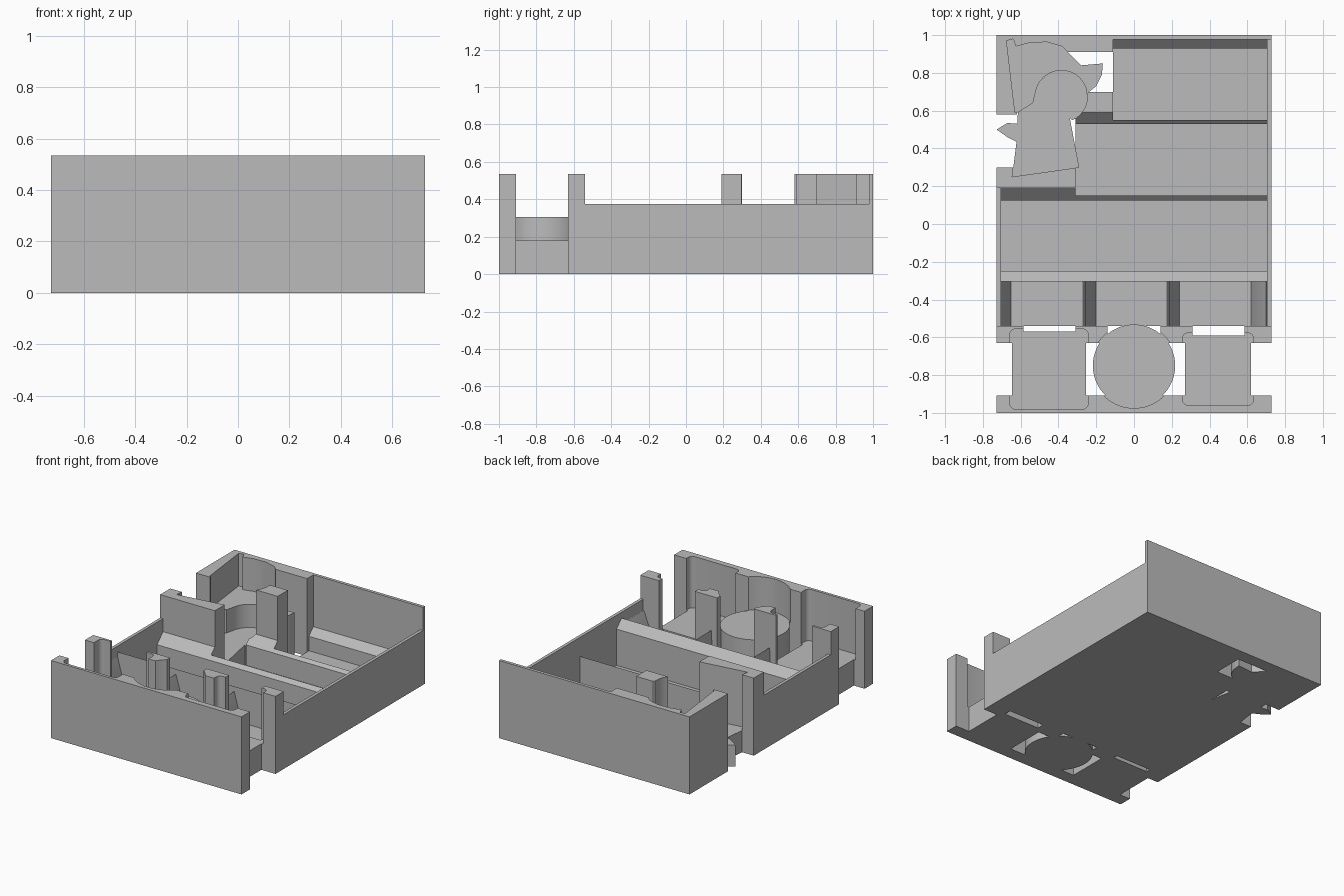
import bpy, bmesh
from math import cos, sin, radians
from mathutils import Vector

cube = bpy.data.objects.get("Cube")
if cube:
    bpy.data.objects.remove(cube, do_unlink=True)

grey = bpy.data.materials.new("tray_grey")
grey.use_nodes = True
colour = (0.5, 0.5, 0.5, 1)
grey.diffuse_color = colour
grey.node_tree.nodes["Principled BSDF"].inputs["Base Color"].default_value = colour


def extrude(name, points, direction):
    """Solid made by pushing a flat outline along a direction."""
    bm = bmesh.new()
    face = bm.faces.new([bm.verts.new(p) for p in points])
    grown = bmesh.ops.extrude_face_region(bm, geom=[face])["geom"]
    bmesh.ops.translate(bm, vec=Vector(direction),
                        verts=[v for v in grown if isinstance(v, bmesh.types.BMVert)])
    bmesh.ops.recalc_face_normals(bm, faces=bm.faces)
    mesh = bpy.data.meshes.new(name)
    bm.to_mesh(mesh)
    bm.free()
    mesh.materials.append(grey)
    obj = bpy.data.objects.new(name, mesh)
    bpy.context.collection.objects.link(obj)
    return obj


def column(name, outline, z0, z1):
    return extrude(name, [(x, y, z0) for x, y in outline], (0, 0, z1 - z0))


def rect(x0, x1, y0, y1):
    return [(x0, y0), (x1, y0), (x1, y1), (x0, y1)]


def box(name, x0, x1, y0, y1, z0, z1):
    return column(name, rect(x0, x1, y0, y1), z0, z1)


def divider(name, x0, x1, profile):
    """Bar along x with a (y, z) section."""
    return extrude(name, [(x0, y, z) for y, z in profile], (x1 - x0, 0, 0))


def arc(cx, cy, r, start, end, steps):
    angles = [radians(start + (end - start) * i / steps) for i in range(steps + 1)]
    return [(cx + r * cos(a), cy + r * sin(a)) for a in angles]


def rounded(x0, x1, y0, y1, r):
    return (arc(x1 - r, y1 - r, r, 0, 90, 5) + arc(x0 + r, y1 - r, r, 90, 180, 5)
            + arc(x0 + r, y0 + r, r, 180, 270, 5) + arc(x1 - r, y0 + r, r, 270, 360, 5))


def carve(obj, cuts):
    """Cut pockets, given as (outline, floor height), out of a part."""
    for outline, z in cuts:
        cutter = column("cutter", outline, z, 1)
        cutter.hide_render = True
        mod = obj.modifiers.new("pocket", "BOOLEAN")
        mod.operation, mod.solver, mod.object = "DIFFERENCE", "EXACT", cutter
        bpy.context.view_layer.objects.active = obj
        bpy.ops.object.modifier_apply(modifier=mod.name)
        bpy.data.objects.remove(cutter, do_unlink=True)


W, IN, TOP, LOW, FLOOR = 0.727, 0.705, 0.535, 0.375, 0.03

# floor plates
box("main_floor", -W, W, -0.54, 0.3, 0, FLOOR)
box("middle_floor", -0.31, W, 0.3, 0.7, 0, FLOOR)
box("back_floor", -0.11, W, 0.7, 1, 0, FLOOR)

# outer walls
box("left_wall", IN, W, -0.545, 0.98, 0, LOW)
box("right_wall", -W, -IN, -0.545, 0.19, 0, LOW)
box("back_wall", -0.11, W, 0.978, 1, 0, TOP)

# token stands at the front
circle_top, square_top = 0.305, 0.18
box("square_stand_right", -0.645, -0.255, -0.965, -0.57, 0, square_top)
box("square_stand_left", 0.27, 0.62, -0.945, -0.59, 0, square_top)
round_stand = column("round_stand", arc(0, -0.75, 0.218, 0, 355, 71), 0, circle_top)
pockets = [(rounded(-0.658, -0.242, -0.98, -0.556, 0.03), square_top),
           (rounded(0.257, 0.633, -0.96, -0.577, 0.03), square_top),
           (arc(0, -0.75, 0.225, 0, 355, 71), circle_top)]
carve(box("front_wall", -W, W, -1, -0.908, 0, TOP), pockets)
for side, sign in (("left", 1), ("right", -1)):
    for part, a, b in (("inner_post", 0.14, 0.31), ("outer_post", 0.585, W)):
        x0, x1 = sorted((a * sign, b * sign))
        carve(box(side + "_" + part, x0, x1, -0.63, -0.54, 0, TOP), pockets)

# three small slots with leaning separators
slot_floor, peak = 0.1, 0.3
box("slot_floor", -IN, IN, -0.54, -0.3, 0, slot_floor)
separators = {"right": (-0.705, -0.705, -0.65), "mid_right": (-0.27, -0.26, -0.2),
              "mid_left": (0.175, 0.185, 0.24), "left": (0.62, 0.7, 0.705)}
for name, (a, b, c) in separators.items():
    section = [(a, 0), (c, 0), (c, slot_floor), (b, peak)]
    if a != b:
        section.append((a, slot_floor))
    extrude(name + "_separator", [(x, -0.54, z) for x, z in section], (0, 0.237, 0))

# ramped dividers between the card bins
divider("front_ridge", -IN, IN, [(-0.305, 0), (-0.25, 0), (-0.25, 0.28), (-0.305, 0.335)])
divider("front_bin_divider", -0.31, IN, [(0.125, 0), (0.15, 0), (0.15, 0.245), (0.125, 0.22)])
divider("middle_bin_divider", -0.31, IN, [(0.53, 0), (0.55, 0), (0.55, 0.19), (0.53, 0.17)])
divider("back_ramp", -0.11, IN, [(0.93, 0), (0.98, 0), (0.98, 0.18), (0.93, 0.13)])

# figure-shaped stand: hat above, head and body below
body_top, hat_top = 0.15, 0.31
body = ([(-0.645, 0.25), (-0.29, 0.3), (-0.34, 0.56)]
        + arc(-0.385, 0.675, 0.138, -65, 170, 30)
        + [(-0.535, 0.64), (-0.615, 0.59), (-0.62, 0.45)])
hat = ([(-0.63, 0.59), (-0.675, 0.97), (-0.64, 0.98), (-0.625, 0.94), (-0.55, 0.96),
        (-0.46, 0.963), (-0.38, 0.94), (-0.34, 0.9), (-0.28, 0.84), (-0.165, 0.85),
        (-0.17, 0.79), (-0.2, 0.73), (-0.25, 0.69)]
       + arc(-0.385, 0.675, 0.138, 15, 170, 20) + [(-0.535, 0.64), (-0.615, 0.59)])
column("figure_body", body, 0, body_top)
column("figure_hat", hat, 0, hat_top)
column("figure_tail", [(-0.727, 0.5), (-0.67, 0.535), (-0.61, 0.53), (-0.61, 0.43),
                       (-0.67, 0.46)], 0, body_top)

# tall blocks that hold the figure
figure_cuts = [(body, body_top), (hat, hat_top)]
carve(divider("figure_front_block", -IN, -0.31, [(0.125, 0), (0.3, 0), (0.3, TOP), (0.19, TOP),
                                                (0.19, 0.285), (0.125, 0.22)]), figure_cuts)
box("figure_front_post", -W, -IN, 0.19, 0.3, 0, TOP)
carve(divider("figure_tower", -0.31, -0.11, [(0.53, 0), (0.7, 0), (0.7, TOP), (0.59, TOP),
                                            (0.59, 0.23), (0.53, 0.17)]), figure_cuts)
carve(column("figure_corner_block", [(-W, 0.58), (-0.62, 0.58), (-0.62, 0.91), (-0.11, 0.91),
                                    (-0.11, 1), (-W, 1)], 0, TOP), figure_cuts)

# smooth the curved stands, keep the edges sharp
bpy.ops.object.select_all(action="DESELECT")
for obj in bpy.context.collection.objects:
    if obj.type == "MESH" and obj.data.materials and obj.data.materials[0] == grey:
        obj.select_set(True)
        bpy.context.view_layer.objects.active = obj
bpy.ops.object.shade_smooth_by_angle(angle=radians(25))
